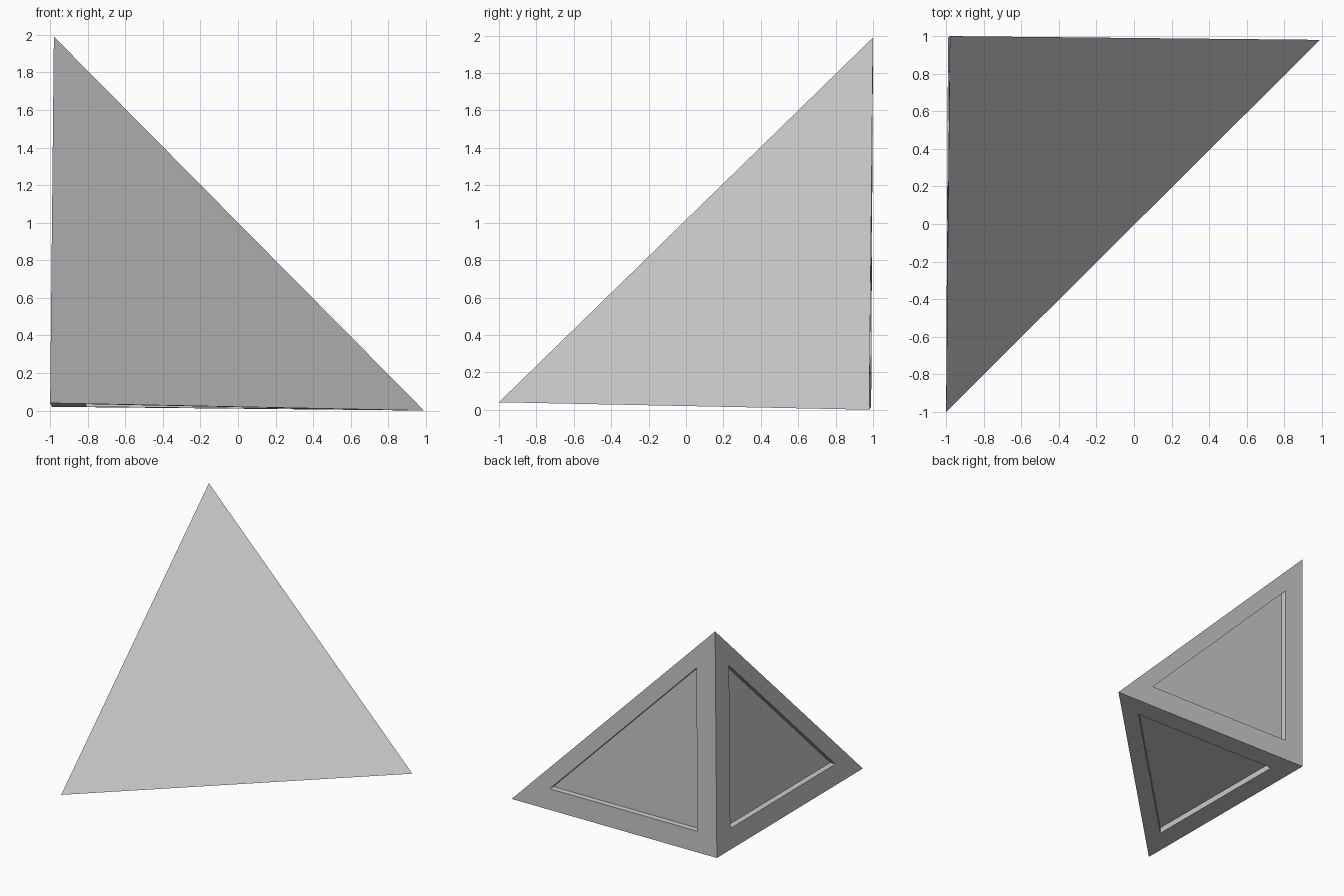
import bpy, bmesh
from mathutils import Vector

if "Cube" in bpy.data.objects:
    bpy.data.objects.remove(bpy.data.objects["Cube"])

# Corner wedge: a cube corner cut off along its diagonal, very slightly tilted
corner = Vector((-0.99, 0.99, 0.02))
peak = Vector((-0.98, 1.0, 1.99))
right_tip = Vector((0.99, 0.98, 0.0))
front_tip = Vector((-1.0, -1.0, 0.04))
PANEL_SCALE = 0.72
PANEL_DEPTH = 0.05

bm = bmesh.new()
c, p, r, f = [bm.verts.new(v) for v in (corner, peak, right_tip, front_tip)]
bm.faces.new((p, r, f))
sides = [bm.faces.new(t) for t in ((c, p, r), (c, p, f), (c, r, f))]
bmesh.ops.recalc_face_normals(bm, faces=bm.faces)


def inset_step(face, scale, depth):
    """Grow a ring inside the face, scaled about its centre and sunk inward."""
    normal = face.normal.copy()
    center = face.calc_center_median()
    loop = list(face.verts)
    ring = [bm.verts.new(center + (v.co - center) * scale - normal * depth) for v in loop]
    bm.faces.remove(face)
    for i in range(len(loop)):
        j = (i + 1) % len(loop)
        bm.faces.new((loop[i], loop[j], ring[j], ring[i]))
    inner = bm.faces.new(ring)
    inner.normal_update()
    return inner


# Sunken triangular panels on the three square-cornered sides
for side in sides:
    panel = inset_step(side, PANEL_SCALE, 0.0)
    inset_step(panel, 1.0, PANEL_DEPTH)

bmesh.ops.recalc_face_normals(bm, faces=bm.faces)
mesh = bpy.data.meshes.new("corner_wedge")
bm.to_mesh(mesh)
bm.free()
wedge = bpy.data.objects.new("corner_wedge", mesh)
bpy.context.collection.objects.link(wedge)
